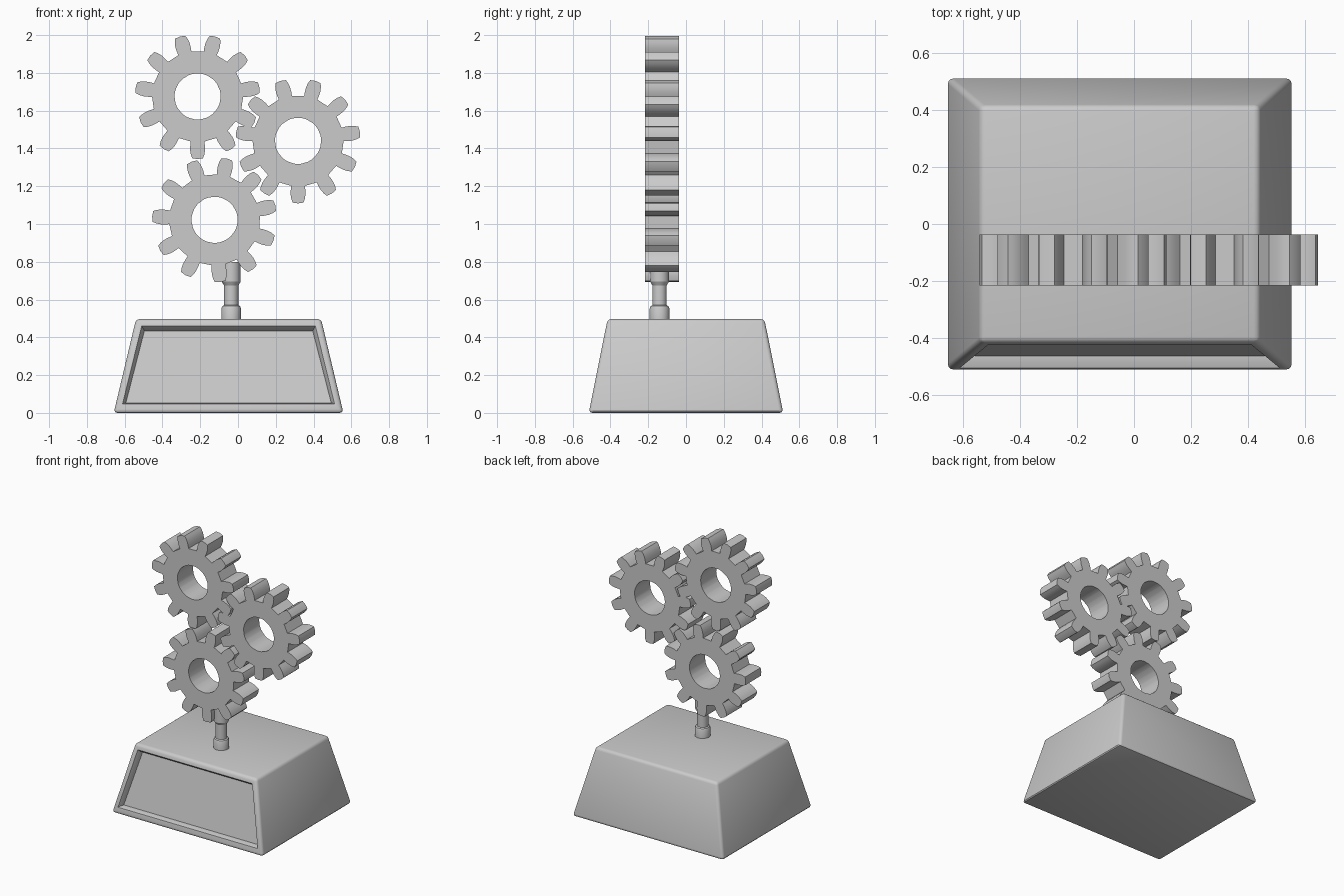
import bpy, bmesh
from math import radians, cos, sin, pi
from mathutils import Vector

if "Cube" in bpy.data.objects:
    bpy.data.objects.remove(bpy.data.objects["Cube"])


def finish(bm, name, angle=35):
    """Turn a bmesh into a named object, smooth except at sharp edges."""
    bmesh.ops.recalc_face_normals(bm, faces=bm.faces[:])
    me = bpy.data.meshes.new(name)
    bm.to_mesh(me)
    bm.free()
    ob = bpy.data.objects.new(name, me)
    bpy.context.collection.objects.link(ob)
    bpy.ops.object.select_all(action='DESELECT')
    ob.select_set(True)
    bpy.context.view_layer.objects.active = ob
    bpy.ops.object.shade_smooth_by_angle(angle=radians(angle))
    return ob


def make_base():
    """Tapered block with rounded edges and a stepped panel in the front."""
    bm = bmesh.new()
    bmesh.ops.create_cube(bm, size=2)
    for v in bm.verts:
        top = v.co.z > 0
        hx, hy, z = (0.49, 0.415, 0.497) if top else (0.608, 0.515, 0)
        v.co = (-0.05 + v.co.x * hx, v.co.y * hy, z)
    bmesh.ops.bevel(bm, geom=bm.edges[:], offset=0.02, segments=3,
                    profile=0.5, affect='EDGES')
    bmesh.ops.recalc_face_normals(bm, faces=bm.faces[:])
    bm.faces.ensure_lookup_table()
    front = max((f for f in bm.faces if f.normal.y < -0.9),
                key=lambda f: f.calc_area())
    # frame, with a taller bottom rail
    bmesh.ops.inset_region(bm, faces=[front], thickness=0.023)
    for v in front.verts:
        if v.co.z < 0.2:
            side = 1 if v.co.x < 0 else -1
            v.co += Vector((0.24 * side, 0.2, 1)) * 0.013
    # chamfer, then steep wall
    for width, depth in ((0.016, 0.02), (0.007, 0.02)):
        bmesh.ops.inset_region(bm, faces=[front], thickness=width, depth=-depth)
    return finish(bm, "base")


def make_gear(name, x, z, phase, teeth=11, y0=-0.216, y1=-0.037, hole=0.122):
    """Spur gear with a round bore, axis along y."""
    # half a tooth: radius, half angle in degrees
    flank = [(0.241, 8.6), (0.262, 8.5), (0.287, 7.9), (0.31, 6.6), (0.328, 5.0)]
    tooth = [(r, -a) for r, a in flank] + [(0.331, 0)]
    tooth += [(r, a) for r, a in reversed(flank)]
    outline = []
    for i in range(teeth):
        mid = phase + i * 360 / teeth
        outline += [(r, radians(mid + a)) for r, a in tooth]
    n = len(outline)
    bm = bmesh.new()

    def ring(y, bore):
        vs = []
        for i, (r, a) in enumerate(outline):
            r = hole if bore else r
            vs.append(bm.verts.new((x + r * cos(a), y, z + r * sin(a))))
        return vs

    rings = [ring(y0, False), ring(y1, False), ring(y1, True), ring(y0, True)]
    for k in range(4):
        a, b = rings[k], rings[(k + 1) % 4]
        for i in range(n):
            j = (i + 1) % n
            bm.faces.new((a[i], a[j], b[j], b[i]))
    return finish(bm, name, 25)


def make_stem(x=-0.036, y=-0.14, sides=32):
    """Turned post with a collar at each end."""
    profile = [(0.052, 0.49), (0.052, 0.553), (0.047, 0.565), (0.038, 0.57),
               (0.038, 0.675), (0.05, 0.695), (0.05, 0.8)]
    bm = bmesh.new()
    rings = [[bm.verts.new((x + r * cos(2 * pi * i / sides),
                            y + r * sin(2 * pi * i / sides), z))
              for i in range(sides)] for r, z in profile]
    for a, b in zip(rings, rings[1:]):
        for i in range(sides):
            j = (i + 1) % sides
            bm.faces.new((a[i], a[j], b[j], b[i]))
    bm.faces.new(rings[0])
    bm.faces.new(rings[-1])
    return finish(bm, "stem", 25)


make_base()
make_stem()
make_gear("lower_gear", -0.124, 1.022, -85)
make_gear("upper_gear", -0.214, 1.675, -90)
make_gear("right_gear", 0.318, 1.44, -90)
